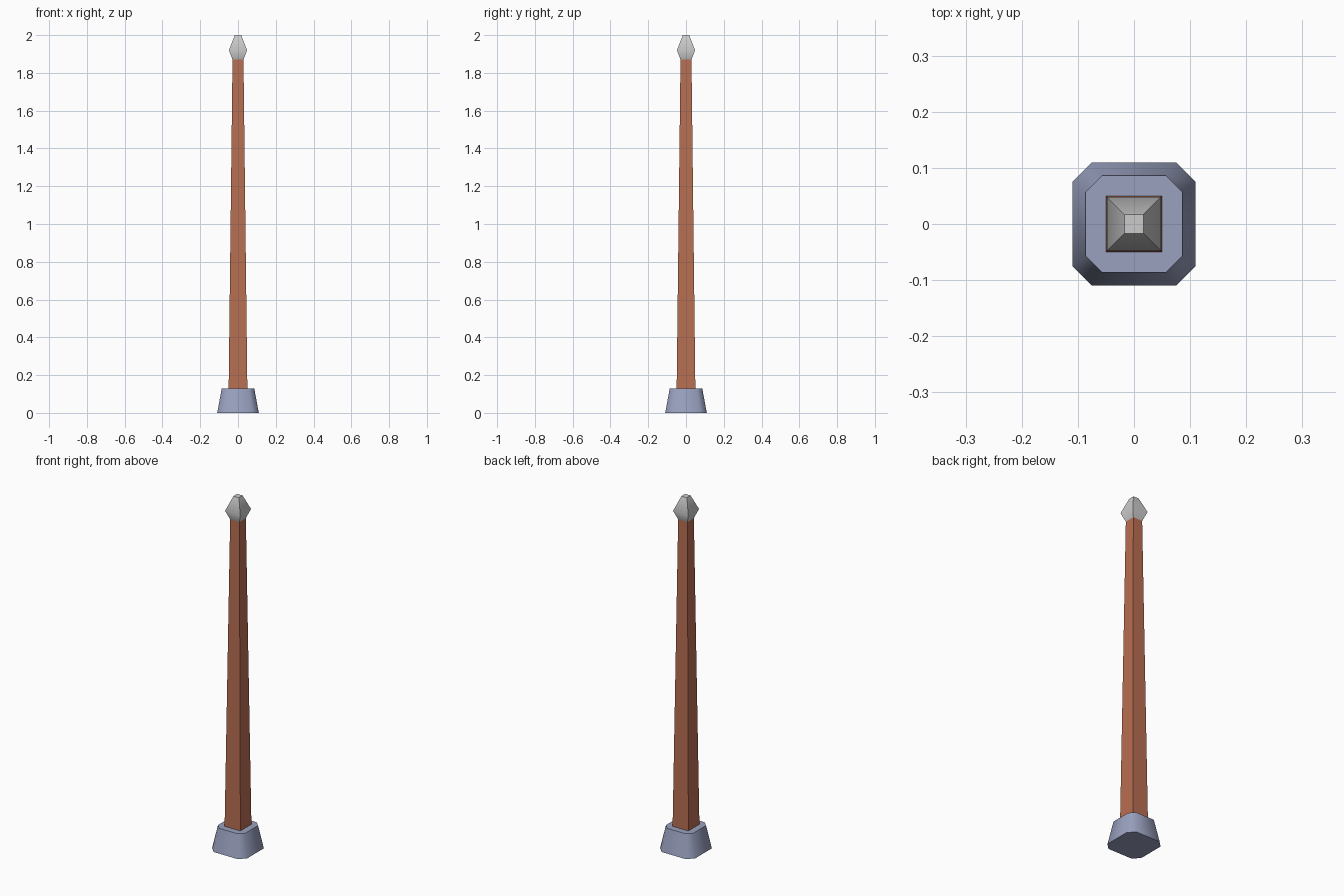
import bpy, math

if "Cube" in bpy.data.objects:
    bpy.data.objects.remove(bpy.data.objects["Cube"])


def material(name, rgb):
    m = bpy.data.materials.new(name)
    m.diffuse_color = (*rgb, 1)
    m.use_nodes = True
    m.node_tree.nodes["Principled BSDF"].inputs["Base Color"].default_value = m.diffuse_color
    return m


def square(half, cut=0.0):
    """Counter-clockwise square outline, optionally with cut corners."""
    if cut == 0:
        return [(-half, -half), (half, -half), (half, half), (-half, half)]
    k = half - cut
    return [(-k, -half), (k, -half), (half, -k), (half, k),
            (k, half), (-k, half), (-half, k), (-half, -k)]


def loft(name, sections, mat):
    """Closed solid through (z, half width, corner cut) sections."""
    verts, faces = [], []
    for z, half, cut in sections:
        ring = square(half, cut)
        n = len(ring)
        verts += [(x, y, z) for x, y in ring]
    for s in range(len(sections) - 1):
        a, b = s * n, (s + 1) * n
        for i in range(n):
            j = (i + 1) % n
            faces.append((a + i, a + j, b + j, b + i))
    faces.append(tuple(reversed(range(n))))
    faces.append(tuple(range(len(verts) - n, len(verts))))
    me = bpy.data.meshes.new(name)
    me.from_pydata(verts, [], faces)
    me.materials.append(mat)
    ob = bpy.data.objects.new(name, me)
    bpy.context.collection.objects.link(ob)
    bpy.ops.object.select_all(action='DESELECT')
    bpy.context.view_layer.objects.active = ob
    ob.select_set(True)
    bpy.ops.object.shade_smooth_by_angle(angle=math.radians(55))
    return ob


stone = material("blue_grey_stone", (0.32, 0.355, 0.52))
wood = material("red_brown_wood", (0.48, 0.158, 0.083))
metal = material("light_grey_metal", (0.60, 0.60, 0.60))

# Tapered footing with cut corners
loft("footing", [(0, 0.11, 0.035), (0.13, 0.086, 0.029)], stone)
# Square tapered post, set into the footing
loft("post", [(0.005, 0.051, 0), (1.87, 0.029, 0)], wood)
# Faceted finial with a blunt tip
loft("finial", [(1.87, 0.029, 0), (1.92, 0.048, 0), (2.0, 0.017, 0)], metal)
